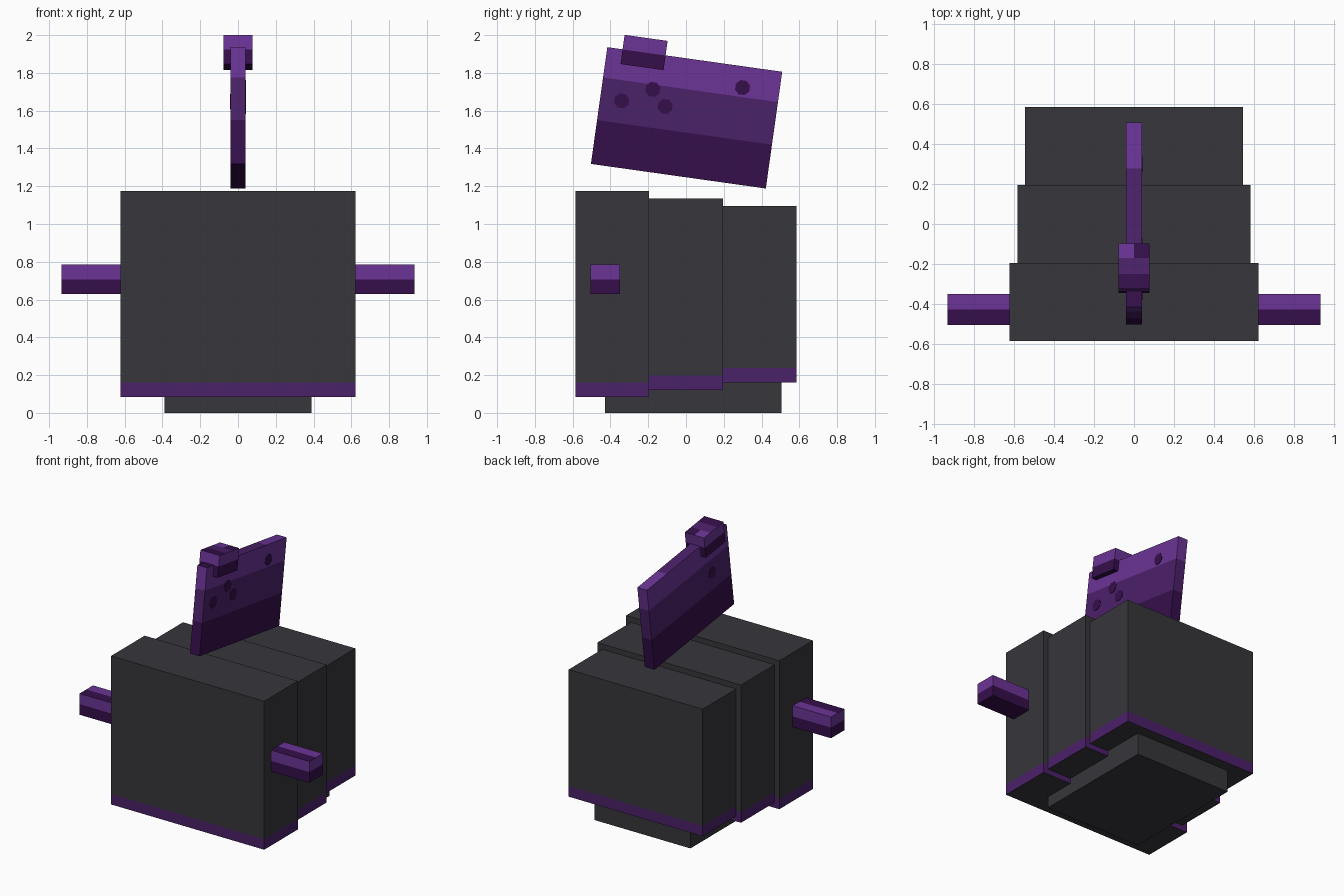
import bpy, bmesh, math
from mathutils import Vector, Matrix

cube = bpy.data.objects.get("Cube")
if cube:
    bpy.data.objects.remove(cube, do_unlink=True)


def make_material(name, colour):
    mat = bpy.data.materials.new(name)
    mat.use_nodes = True
    mat.diffuse_color = (*colour, 1)
    mat.node_tree.nodes["Principled BSDF"].inputs["Base Color"].default_value = (*colour, 1)
    return mat


MATERIALS = [
    make_material("charcoal", (0.038, 0.037, 0.044)),
    make_material("light purple", (0.147, 0.034, 0.305)),
    make_material("mid purple", (0.071, 0.015, 0.141)),
    make_material("dark purple", (0.036, 0.0045, 0.07)),
]
CHARCOAL, LIGHT, MID, DARK = range(4)


def finish(name, bm, rule, matrix):
    """Colour faces by a rule on local centre and normal, then place the part."""
    bm.normal_update()
    for face in bm.faces:
        face.material_index = rule(face.calc_center_median(), face.normal)
    mesh = bpy.data.meshes.new(name)
    bm.to_mesh(mesh)
    bm.free()
    for mat in MATERIALS:
        mesh.materials.append(mat)
    obj = bpy.data.objects.new(name, mesh)
    obj.matrix_world = matrix
    bpy.context.collection.objects.link(obj)
    return obj


def box(name, centre, size, rule, cuts=(), tilt=0.0):
    """Box with colour seams cut at (axis, offset) in local space."""
    bm = bmesh.new()
    bmesh.ops.create_cube(bm, size=1)
    bmesh.ops.scale(bm, vec=size, verts=bm.verts)
    for axis, offset in cuts:
        normal = Vector((0, 0, 0))
        normal[axis] = 1
        bmesh.ops.bisect_plane(bm, geom=bm.verts[:] + bm.edges[:] + bm.faces[:],
                               plane_co=normal * offset, plane_no=normal)
    matrix = Matrix.Translation(centre) @ Matrix.Rotation(tilt, 4, 'X')
    return finish(name, bm, rule, matrix)


# Body: three stepped segments, each with a purple hem
def segment(name, half_width, y, bottom, top):
    height = top - bottom
    seam = -height / 2 + 0.077
    box(name, (0, y, (bottom + top) / 2), (2 * half_width, 0.39, height),
        lambda c, n: MID if c.z < seam and abs(n.z) < 0.5 else CHARCOAL,
        [(2, seam)])


segment("body_front", 0.623, -0.39, 0.083, 1.175)
segment("body_middle", 0.584, 0, 0.122, 1.135)
segment("body_back", 0.545, 0.39, 0.161, 1.096)

# Foot block
box("base", (0, 0.038, 0.1), (0.78, 0.935, 0.2), lambda c, n: CHARCOAL)


# Side pegs, light above and dark below
def peg_rule(c, n):
    if n.z > 0.5:
        return LIGHT if c.y > 0 else DARK
    return LIGHT if c.z > 0 else DARK


for side, name in ((-1, "right_peg"), (1, "left_peg")):
    box(name, (side * 0.77, -0.428, 0.707), (0.33, 0.156, 0.156), peg_rule,
        [(1, 0), (2, 0)])

# Tilted fin in three shades
TILT = math.radians(-8)
FIN_CENTRE = Vector((0, 0.003, 1.562))


def fin_rule(c, n):
    if n.z > 0.5:
        return LIGHT if c.y > 0.234 else MID if c.y > -0.3 else DARK
    return LIGHT if c.z > 0.15 else MID if c.z > -0.078 else DARK


box("fin", FIN_CENTRE, (0.078, 0.935, 0.624), fin_rule,
    [(2, 0.15), (2, -0.078), (1, 0.234), (1, -0.3)], TILT)


# Dark spots on the fin faces
def spot(index, side, y, z):
    bm = bmesh.new()
    bmesh.ops.create_cone(bm, cap_ends=True, segments=8, radius1=0.041,
                          radius2=0.041, depth=0.006)
    local = (Matrix.Translation((side * 0.039, y, z))
             @ Matrix.Rotation(math.pi / 2, 4, 'Y')
             @ Matrix.Rotation(math.pi / 8, 4, 'Z'))
    matrix = Matrix.Translation(FIN_CENTRE) @ Matrix.Rotation(TILT, 4, 'X') @ local
    finish(f"fin_spot_{index}", bm, lambda c, n: DARK, matrix)


SPOTS = [(1, -0.353, 0.041), (1, -0.198, 0.124), (1, -0.121, 0.044),
         (1, 0.271, 0.2), (-1, -0.26, 0.05)]
for i, (side, y, z) in enumerate(SPOTS):
    spot(i + 1, side, y, z)


# Knob astride the fin's upper edge
def knob_rule(c, n):
    if n.z > 0.5:
        if c.y > 0.04:
            return LIGHT if c.x < 0 else DARK
        return MID if c.y > -0.04 else DARK
    return LIGHT if c.z > 0 else DARK


box("knob", (0, -0.222, 1.908), (0.156, 0.23, 0.156), knob_rule,
    [(0, 0), (1, 0.04), (1, -0.04), (2, 0)], TILT)
